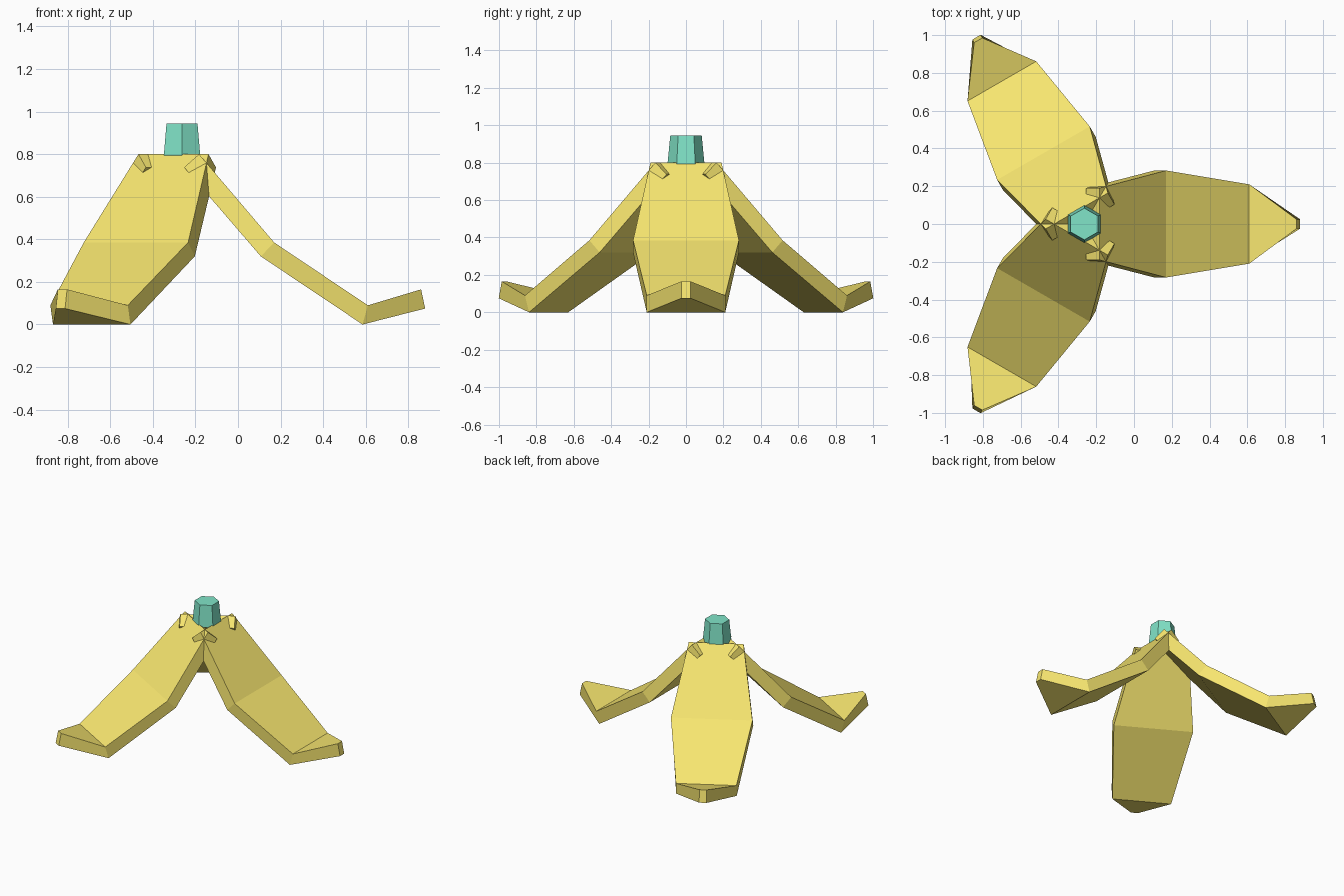
import bpy
import bmesh
from math import radians
from mathutils import Matrix, Vector

if "Cube" in bpy.data.objects:
    bpy.data.objects.remove(bpy.data.objects["Cube"])

CENTRE_X = -0.263


def material(name, colour):
    mat = bpy.data.materials.new(name)
    mat.diffuse_color = colour
    mat.use_nodes = True
    mat.node_tree.nodes["Principled BSDF"].inputs["Base Color"].default_value = mat.diffuse_color
    return mat


def finish(name, bm, mat):
    bmesh.ops.recalc_face_normals(bm, faces=bm.faces)
    mesh = bpy.data.meshes.new(name)
    bm.to_mesh(mesh)
    bm.free()
    mesh.materials.append(mat)
    obj = bpy.data.objects.new(name, mesh)
    bpy.context.collection.objects.link(obj)
    return obj


yellow = material("peel_yellow", (0.93, 0.79, 0.16, 1))
green = material("stem_green", (0.22, 0.78, 0.58, 1))

# Peel sections: (outer radius, outer z, inner radius, inner z, half width)
SECTIONS = [
    (0.080, 0.800, 0.010, 0.738, 0.19),
    (0.433, 0.385, 0.370, 0.320, 0.283),
    (0.873, 0.090, 0.848, 0.000, 0.21),
    (1.123, 0.165, 1.142, 0.075, 0.025),
]


def peel_strip(name, angle):
    bm = bmesh.new()
    rings = []
    for ro, zo, ri, zi, w in SECTIONS:
        corners = [(ro, -w, zo), (ro, w, zo), (ri, w, zi), (ri, -w, zi)]
        rings.append([bm.verts.new(c) for c in corners])
    for a, b in zip(rings, rings[1:]):
        for i in range(4):
            j = (i + 1) % 4
            bm.faces.new((a[i], a[j], b[j], b[i]))
    bm.faces.new(rings[0])
    bm.faces.new(rings[-1])
    bm.transform(Matrix.Translation((CENTRE_X, 0, 0)) @ Matrix.Rotation(angle, 4, "Z"))
    return finish(name, bm, yellow)


# Three folded strips crossing at the top
for n in range(3):
    peel_strip(f"peel_strip_{n + 1}", radians(120 * n))

# Tapered six-sided stem, corners along y
bm = bmesh.new()
bmesh.ops.create_cone(bm, cap_ends=True, segments=6, radius1=0.1, radius2=0.084, depth=0.165)
corner = max(bm.verts, key=lambda v: v.co.y).co
if abs(corner.x) > 0.01:
    bm.transform(Matrix.Rotation(radians(30), 4, "Z"))
bm.transform(Matrix.Translation(Vector((CENTRE_X, 0, 0.8625))))
finish("stem", bm, green)
